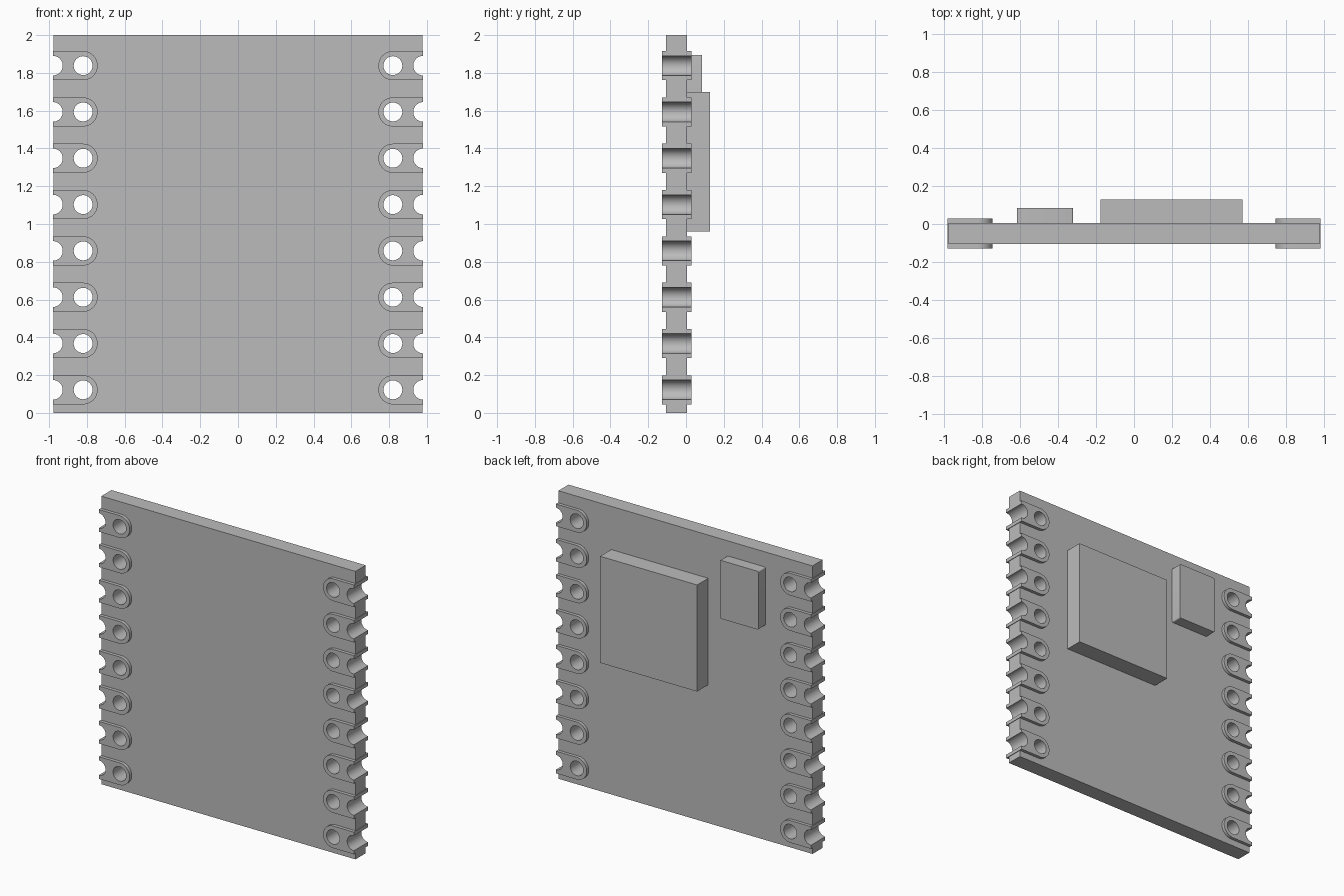
import bpy
import bmesh
from math import sin, cos, pi
from mathutils import Matrix

cube = bpy.data.objects.get("Cube")
if cube:
    bpy.data.objects.remove(cube, do_unlink=True)

# One plain grey for the whole module
grey = bpy.data.materials.new("plain grey")
grey.use_nodes = True
colour = (0.5, 0.5, 0.5, 1)
grey.diffuse_color = colour
grey.node_tree.nodes["Principled BSDF"].inputs["Base Color"].default_value = colour

EDGE, PAD_EDGE = 0.976, 0.98      # half widths of board and pads
HOLE_X, HOLE_R = 0.82, 0.05
PAD_R, NOTCH_R = 0.077, 0.052
BOARD_Y = (-0.105, 0.006)
PAD_Y = (-0.128, 0.028)
ROWS = [0.122 + 0.2452 * i for i in range(8)]


def arc(cx, cz, r, start, end, steps=20):
    angles = [start + (end - start) * i / steps for i in range(steps + 1)]
    return [(cx + r * cos(a), cz + r * sin(a)) for a in angles]


def plate(name, loops, y_range):
    """Fill closed x-z loops (inner ones become holes) and extrude along y."""
    curve = bpy.data.curves.new(name, "CURVE")
    curve.dimensions = "2D"
    curve.fill_mode = "BOTH"
    curve.extrude = (y_range[1] - y_range[0]) / 2
    for loop in loops:
        spline = curve.splines.new("POLY")
        spline.points.add(len(loop) - 1)
        for point, (x, z) in zip(spline.points, loop):
            point.co = (x, z, 0, 1)
        spline.use_cyclic_u = True
    source = bpy.data.objects.new(name + " outline", curve)
    bpy.context.collection.objects.link(source)
    graph = bpy.context.evaluated_depsgraph_get()
    mesh = bpy.data.meshes.new_from_object(source.evaluated_get(graph))
    bpy.data.objects.remove(source, do_unlink=True)

    # Stand the plate upright and weld caps to walls
    middle = sum(y_range) / 2
    mesh.transform(Matrix.Translation((0, middle, 0)) @ Matrix.Rotation(pi / 2, 4, "X"))
    bm = bmesh.new()
    bm.from_mesh(mesh)
    bmesh.ops.remove_doubles(bm, verts=bm.verts, dist=0.0001)
    bmesh.ops.recalc_face_normals(bm, faces=bm.faces)
    bm.to_mesh(mesh)
    bm.free()
    mesh.name = name
    mesh.materials.clear()
    mesh.materials.append(grey)
    obj = bpy.data.objects.new(name, mesh)
    bpy.context.collection.objects.link(obj)
    bpy.ops.object.select_all(action="DESELECT")
    obj.select_set(True)
    bpy.context.view_layer.objects.active = obj
    bpy.ops.object.shade_smooth_by_angle(angle=pi / 6)
    return obj


def mirrored(loop):
    return [(-x, z) for x, z in reversed(loop)]


# Board with a rounded slot for every pad
side = [(EDGE, 0)]
for z in ROWS:
    side += [(EDGE, z - PAD_R)]
    side += arc(HOLE_X, z, PAD_R, -pi / 2, -3 * pi / 2)
    side += [(EDGE, z + PAD_R)]
side += [(EDGE, 2)]
plate("circuit_board", [side + mirrored(side)], BOARD_Y)

# Edge pads: rounded inner end, round hole and half-round outer notch
for i, z in enumerate(ROWS):
    outline = [(PAD_EDGE, z - PAD_R)]
    outline += arc(PAD_EDGE, z, NOTCH_R, 3 * pi / 2, pi / 2)
    outline += [(PAD_EDGE, z + PAD_R)]
    outline += arc(HOLE_X, z, PAD_R, pi / 2, 3 * pi / 2)
    hole = arc(HOLE_X, z, HOLE_R, 0, 2 * pi, 32)[:-1]
    plate(f"left_pad_{i + 1}", [outline, hole], PAD_Y)
    plate(f"right_pad_{i + 1}", [mirrored(outline), mirrored(hole)], PAD_Y)


def rounded_box(x0, x1, z0, z1, r):
    corners = [(x1 - r, z1 - r), (x0 + r, z1 - r), (x0 + r, z0 + r), (x1 - r, z0 + r)]
    loop = []
    for k, (x, z) in enumerate(corners):
        loop += arc(x, z, r, k * pi / 2, (k + 1) * pi / 2, 4)
    return loop


# Components on the back
plate("main_chip", [[(-0.175, 0.96), (0.57, 0.96), (0.57, 1.70), (-0.175, 1.70)]],
      (BOARD_Y[1], 0.128))
plate("small_chip", [rounded_box(-0.615, -0.32, 1.49, 1.895, 0.008)],
      (BOARD_Y[1], 0.085))
